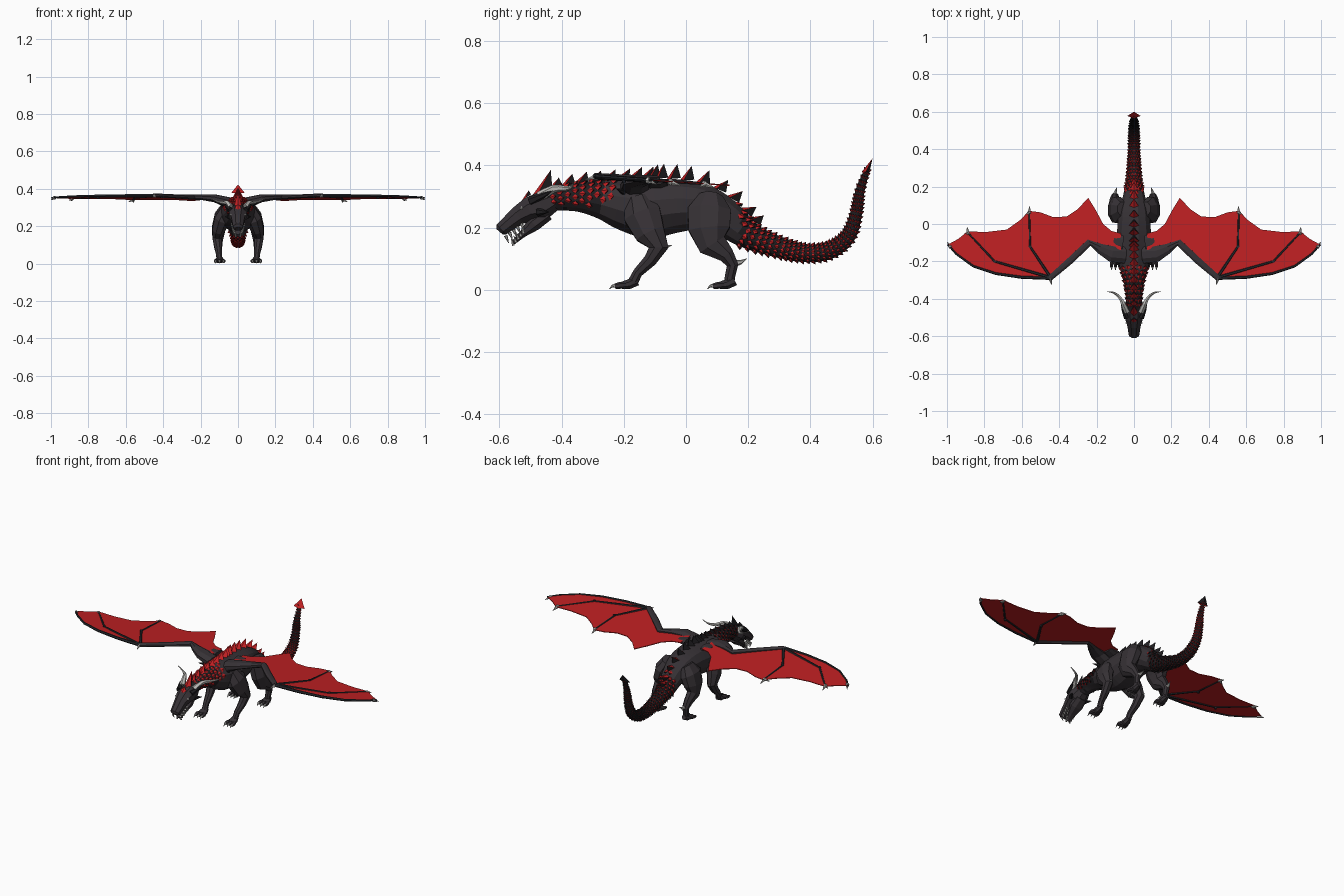
import bpy, bmesh, math
from mathutils import Vector as V

if "Cube" in bpy.data.objects:
    bpy.data.objects.remove(bpy.data.objects["Cube"])

X, Y, Z = V((1, 0, 0)), V((0, 1, 0)), V((0, 0, 1))
BODY, BLACK, RED, BONE, WING = range(5)
MATS = []
for nm, col in [("charcoal hide", (.037, .031, .036)), ("black scale", (.013, .012, .014)),
                ("red", (.52, .014, .016)), ("bone", (.50, .49, .47)), ("wing bone", (.020, .022, .027))]:
    m = bpy.data.materials.new(nm)
    m.diffuse_color = (*col, 1)
    m.use_nodes = True
    m.node_tree.nodes["Principled BSDF"].inputs["Base Color"].default_value = m.diffuse_color
    MATS.append(m)


def finish(name, bm, mirror=False):
    bmesh.ops.recalc_face_normals(bm, faces=bm.faces)
    me = bpy.data.meshes.new(name)
    bm.to_mesh(me)
    bm.free()
    for m in MATS:
        me.materials.append(m)
    ob = bpy.data.objects.new(name, me)
    bpy.context.collection.objects.link(ob)
    if mirror:
        ob.modifiers.new("mirror", 'MIRROR').use_mirror_merge = False
    return ob


def spline(pts, n):
    """Smooth curve through points, all components interpolated."""
    out = []
    for i in range(len(pts) - 1):
        a, b, c, d = [pts[min(max(i + k, 0), len(pts) - 1)] for k in (-1, 0, 1, 2)]
        for s in range(n):
            t = s / n
            out.append(tuple(.5 * (2 * q + (r - p) * t + (2 * p - 5 * q + 4 * r - w) * t * t
                                   + (3 * q - p - 3 * r + w) * t ** 3) for p, q, r, w in zip(a, b, c, d)))
    return out + [pts[-1]]


def frames(pts, ref):
    res = []
    for i, p in enumerate(pts):
        t = (V(pts[min(i + 1, len(pts) - 1)][:3]) - V(pts[max(i - 1, 0)][:3])).normalized()
        u = (ref - t * ref.dot(t)).normalized()
        res.append((V(p[:3]), t, u, u.cross(t), p[3], p[-1]))
    return res


def tube(bm, pts, sides=8, mat=BODY, ref=X):
    """Loft of elliptical rings; each point is x, y, z, radius (, second radius)."""
    rings = []
    for c, t, u, v, ru, rv in frames(pts, ref):
        rings.append([bm.verts.new(c + u * ru * math.cos(a) + v * rv * math.sin(a))
                      for a in [2 * math.pi * (k + .5) / sides for k in range(sides)]])
    fs = [bm.faces.new(rings[0]), bm.faces.new(rings[-1][::-1])]
    for r, q in zip(rings, rings[1:]):
        fs += [bm.faces.new((r[k], r[k - 1], q[k - 1], q[k])) for k in range(sides)]
    for f in fs:
        f.material_index = mat
    return fs


def spike(bm, pts, r, mat=BONE, ref=X):
    n = len(pts) - 1
    tube(bm, [(*p, r * (1 - i / n) + .0008) for i, p in enumerate(pts)], 6, mat, ref)


def scale(bm, p, t, n, front, back, w, lean, h):
    """Raised scale: front faces red, rear faces black."""
    s = t.cross(n)
    f, b, l, r, tip = [bm.verts.new(q) for q in
                       (p - t * front, p + t * back, p + s * w, p - s * w, p + t * lean + n * h)]
    for vs, m in (((f, l, tip), RED), ((f, tip, r), RED), ((b, tip, l), BLACK), ((b, r, tip), BLACK)):
        bm.faces.new(vs).material_index = m


# Torso, neck and tail as one loft
spine = spline([(0, y, z, a, b) for y, z, a, b in [
    (-.46, .285, .040, .035), (-.40, .295, .042, .042), (-.34, .298, .050, .050), (-.27, .290, .066, .065),
    (-.20, .275, .088, .086), (-.12, .262, .098, .098), (-.03, .270, .093, .089), (.05, .267, .084, .076),
    (.12, .236, .066, .064), (.175, .193, .053, .052), (.225, .164, .043, .042), (.30, .137, .036, .035),
    (.38, .118, .032, .030), (.46, .126, .029, .029), (.52, .170, .026, .025), (.546, .240, .021, .020),
    (.560, .320, .016, .015), (.583, .385, .009, .009)]], 4)
bm = bmesh.new()
for f in tube(bm, spine, 12):
    y = f.calc_center_median().y
    f.material_index = BLACK if y > .18 or (y < -.27 and f.calc_center_median().z > .26) else BODY
finish("body_and_tail", bm)

# Overlapping scales on neck and tail
bm = bmesh.new()
acc, row = 1, 0
dense = frames(spline(spine, 5), X)
for i, (c, t, u, v, ru, rv) in enumerate(dense):
    if i:
        acc += (c - dense[i - 1][0]).length
    neck, tail = -.43 < c.y < -.23, c.y > .13
    step = .021 if neck else max(.012, .48 * rv)
    if not (neck or tail) or acc < step:
        continue
    acc, row = 0, row + 1
    for k in range(14):
        a = 2 * math.pi * (k + .5 * (row % 2)) / 14
        low = -.5 if neck else (1 - (c.y - .13) / .05 if c.y < .18 else -2)
        if math.sin(a) < low or (neck and c.y > -.29 and math.sin(a) < -.1):
            continue
        n = (u * math.cos(a) / ru + v * math.sin(a) / rv).normalized()
        p = c + u * ru * math.cos(a) + v * rv * math.sin(a)
        scale(bm, p - n * .001, t, n, step * .55, step * .5, ru * .19, step * .45, .004 + .12 * rv)
finish("neck_and_tail_scales", bm)

# Row of back spines, head plates, crest and tail spade
bm = bmesh.new()
last = -.46
for c, t, u, v, ru, rv in dense:
    if c.y - last > .036 and c.y < .2:
        last = c.y
        g = .6 + .4 * math.sin(math.pi * min(1, max(0, (c.y + .45) / .7)))
        scale(bm, c + v * (rv - .003), t, v, .012, .034, .027 * g, .026, .046 * g)
finish("back_spines", bm)
bm = bmesh.new()
scale(bm, V((0, -.478, .305)), Y, Z, .015, .05, .022, .043, .080)
scale(bm, V((0, -.515, .296)), V((0, .8, .5)).normalized(), V((0, -.5, .8)).normalized(), .015, .02, .018, .02, .015)
finish("head_crest", bm)
bm = bmesh.new()
scale(bm, V((0, .578, .378)), Y, Z, .014, .012, .036, .022, .045)
finish("tail_spade", bm)

# Head: skull with upper jaw, then lower jaw
bm = bmesh.new()
tube(bm, [(0, -.425, .288, .040, .036), (0, -.465, .268, .056, .050), (0, -.505, .258, .050, .042),
          (0, -.540, .238, .038, .033), (0, -.572, .212, .033, .027), (0, -.594, .194, .029, .024),
          (0, -.600, .187, .016, .014)], 8)
finish("skull", bm)
bm = bmesh.new()
tube(bm, [(0, -.445, .245, .034, .024), (0, -.49, .212, .040, .026), (0, -.525, .180, .026, .013),
          (0, -.557, .150, .014, .007)], 8)
finish("lower_jaw", bm)

# Teeth, eyes, brow spikes, cheek spikes, swept horns
bm = bmesh.new()
for i in range(5):
    f = i / 4
    y, z = -.530 - .050 * f, .214 - .040 * f
    spike(bm, [(.033 - .008 * f, y, z), (.031 - .008 * f, y + .010, z - .024)], .0055)
    spike(bm, [(.024 - .012 * f, y + .008 + .017 * f, z - .032), (.025 - .012 * f, y + .001 + .017 * f, z - .010)], .004)
tube(bm, [(.036, -.528, .262, .006), (.046, -.530, .260, .002)], 6, BONE, Z)
finish("teeth_and_eyes", bm, True)
bm = bmesh.new()
spike(bm, [(.040, -.50, .285), (.060, -.455, .305), (.068, -.43, .318)], .015, BLACK)
spike(bm, [(.045, -.475, .250), (.070, -.44, .250)], .014, BLACK)
spike(bm, [(.075, -.20, .315), (.105, -.225, .325)], .010, BLACK, Z)
finish("side_spikes", bm, True)
bm = bmesh.new()
spike(bm, spline([(.038, -.470, .300), (.058, -.425, .325), (.080, -.388, .325), (.112, -.366, .333),
                  (.145, -.362, .350)], 2), .016)
finish("horns", bm, True)


# Legs with toes, claws and a bone spur at the joint
def leg(name, pts, foot, spur):
    bm = bmesh.new()
    tube(bm, pts, 8)
    x, y = foot
    tube(bm, [(x, y + .085, .030, .014, .018), (x, y + .06, .018, .024, .017), (x, y + .035, .014, .026, .012)], 8)
    for d in (-1, 0, 1):
        tx = x + d * .021
        tube(bm, [(x + d * .012, y + .055, .016, .010), (tx, y + .03, .014, .011), (tx, y + .015, .011, .009)], 6)
        spike(bm, [(tx, y + .018, .013), (tx, y + .006, .012), (tx, y - .004, .002)], .007)
    spike(bm, spur, .013)
    finish(name, bm, True)


leg("front_legs", [(.060, -.155, .290, .035, .045), (.085, -.140, .240, .045, .065), (.105, -.115, .180, .036, .052),
                   (.112, -.088, .135, .026, .034), (.108, -.115, .095, .022, .023), (.102, -.155, .055, .017, .017),
                   (.100, -.172, .022, .016, .018)],
    (.099, -.243), [(.112, -.095, .122), (.114, -.07, .138), (.114, -.045, .143)])
leg("hind_legs", [(.060, .080, .300, .035, .040), (.085, .075, .255, .045, .075), (.102, .075, .195, .040, .072),
                  (.108, .085, .145, .032, .050), (.106, .130, .112, .024, .028), (.102, .150, .080, .019, .020),
                  (.100, .142, .045, .016, .018), (.098, .138, .020, .016, .018)],
    (.098, .072), [(.102, .150, .085), (.098, .175, .088), (.092, .196, .100)])


# Wings: red skin, arm, finger bones and claws
def wz(x, y, dz=0):
    return (x, y, .345 - .065 * y + dz)


lead = [(.45, -.29), (.60, -.285), (.74, -.265), (.86, -.225), (.95, -.16), (.995, -.11)]
trail = [(.94, -.08), (.89, -.04), (.79, -.043), (.68, -.030), (.61, .02), (.56, .07), (.50, .062), (.43, .036),
         (.36, .040), (.30, .080), (.245, .140), (.205, .075), (.165, .0), (.12, -.038), (.07, -.05)]
bm = bmesh.new()
outline = lead + trail + [(.07, -.17), (.15, -.145), (.24, -.10), (.35, -.20)]
face = bm.faces.new([bm.verts.new(wz(x, y)) for x, y in outline])
face.material_index = RED
bmesh.ops.triangulate(bm, faces=[face])
ob = finish("wing_skin", bm, True)
sol = ob.modifiers.new("thickness", 'SOLIDIFY')
sol.thickness, sol.offset = .004, 0

bm = bmesh.new()
tube(bm, [(.050, -.165, .325, .032, .050), (.120, -.160, .348, .022, .046), (.185, -.130, .354, .016, .028),
          (.240, -.100, .355, .014, .020), (.340, -.195, .360, .011, .020), (.450, -.290, .364, .012, .016)],
     8, BODY, Z)
tube(bm, [(.06, -.10, .340, .018, .045), (.11, -.095, .347, .007, .035)], 8, BODY, Z)
finish("wing_arms", bm, True)

bm = bmesh.new()
for path in (lead, [(.45, -.285), (.745, -.20), (.89, -.045)], [(.45, -.28), (.556, -.12), (.56, .07)]):
    n = len(path) - 1
    tube(bm, [(*wz(x, y), .009 - .004 * i / n) for i, (x, y) in enumerate(path)], 6, WING, Z)
for x, y in ((.745, -.20), (.556, -.12)):
    tube(bm, [(*wz(x, y, .008), .008), (*wz(x, y, -.014), .006)], 6, WING, X)
finish("wing_fingers", bm, True)

bm = bmesh.new()
for a, b in (((.98, -.125), (1.0, -.095)), ((.885, -.055), (.893, -.015)), ((.56, .055), (.558, .095)),
             ((.45, -.285), (.440, -.325)), ((.885, -.05), (.905, -.05)), ((.56, .06), (.585, .045))):
    spike(bm, [wz(*a), wz(*b, -.012)], .010, BONE, Z)
finish("wing_claws", bm, True)
